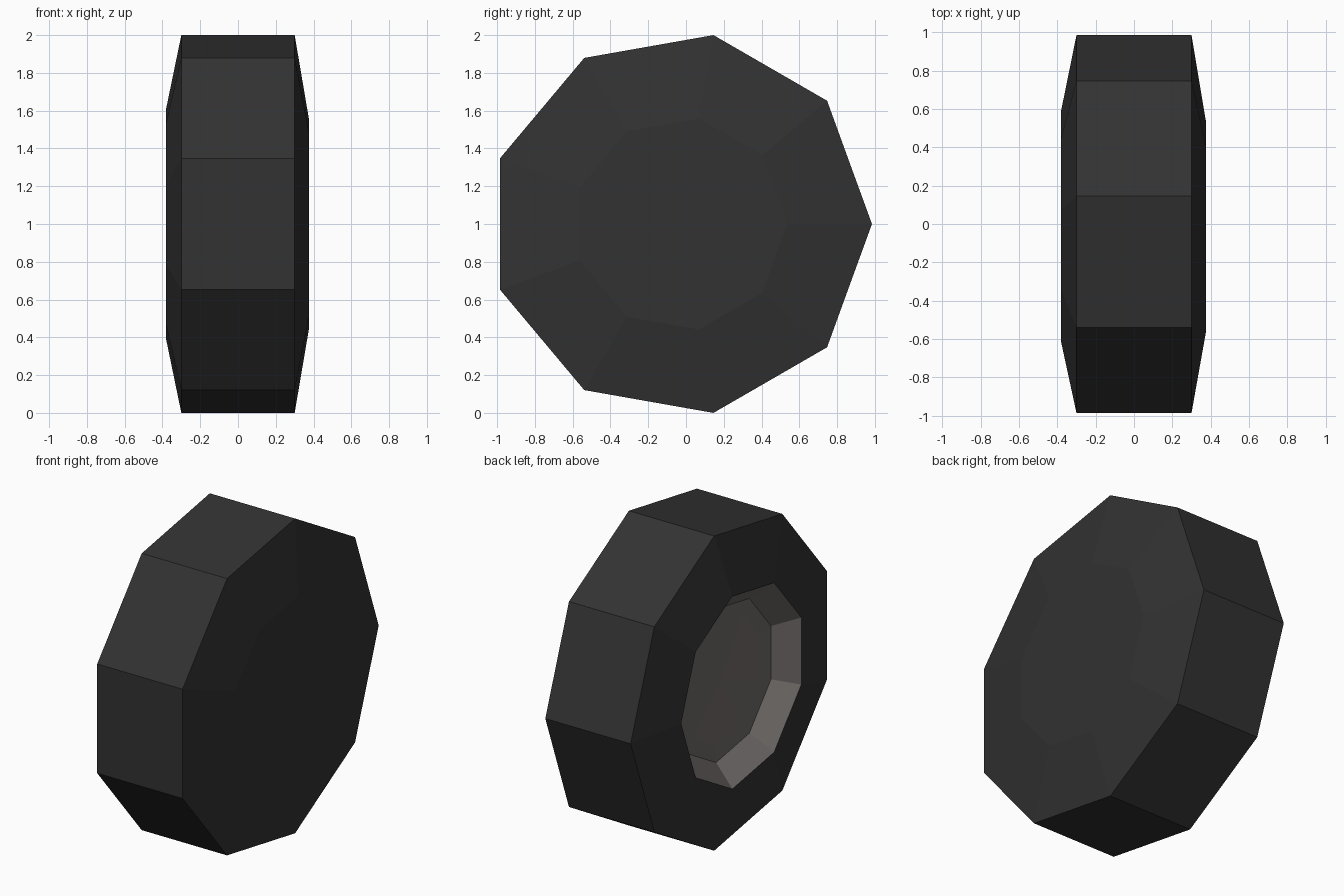
import bpy, bmesh, math

if "Cube" in bpy.data.objects:
    bpy.data.objects.remove(bpy.data.objects["Cube"])

SIDES = 9
R = 1.0154
CY, CZ = -0.031, 1.0   # wheel axis runs along x


def material(name, rgb):
    m = bpy.data.materials.new(name)
    m.diffuse_color = (*rgb, 1)
    m.use_nodes = True
    m.node_tree.nodes["Principled BSDF"].inputs["Base Color"].default_value = m.diffuse_color
    return m


def lathe(name, profile, mat):
    """Spin (x, radius) points about the axle; radius 0 gives a closing point."""
    bm = bmesh.new()
    rings = []
    for x, r in profile:
        if r == 0:
            rings.append([bm.verts.new((x, CY, CZ))] * SIDES)
        else:
            rings.append([bm.verts.new((x,
                                        CY + r * math.cos(2 * math.pi * i / SIDES),
                                        CZ + r * math.sin(2 * math.pi * i / SIDES)))
                          for i in range(SIDES)])
    for a, b in zip(rings, rings[1:]):
        for i in range(SIDES):
            j = (i + 1) % SIDES
            # profile runs from +x to -x, so this winding faces outward
            loop = list(dict.fromkeys([a[i], a[j], b[j], b[i]]))
            bm.faces.new(loop)
    mesh = bpy.data.meshes.new(name)
    bm.normal_update()
    bm.to_mesh(mesh)
    bm.free()
    mesh.materials.append(mat)
    ob = bpy.data.objects.new(name, mesh)
    bpy.context.collection.objects.link(ob)
    return ob


rubber = material("dark rubber", (0.032, 0.032, 0.032))
metal = material("warm grey metal", (0.165, 0.150, 0.145))

# Tyre: closed inner side, sidewalls and tread, open at the hub
lathe("tyre", [(0.375, 0), (0.375, 0.567), (0.30, R), (-0.30, R), (-0.38, 0.622)], rubber)

# Recessed hub: sloping rim wall, flat ring and shallow dished centre
lathe("hub", [(-0.38, 0.622), (-0.25, 0.495), (-0.24, 0.395), (-0.222, 0)], metal)
